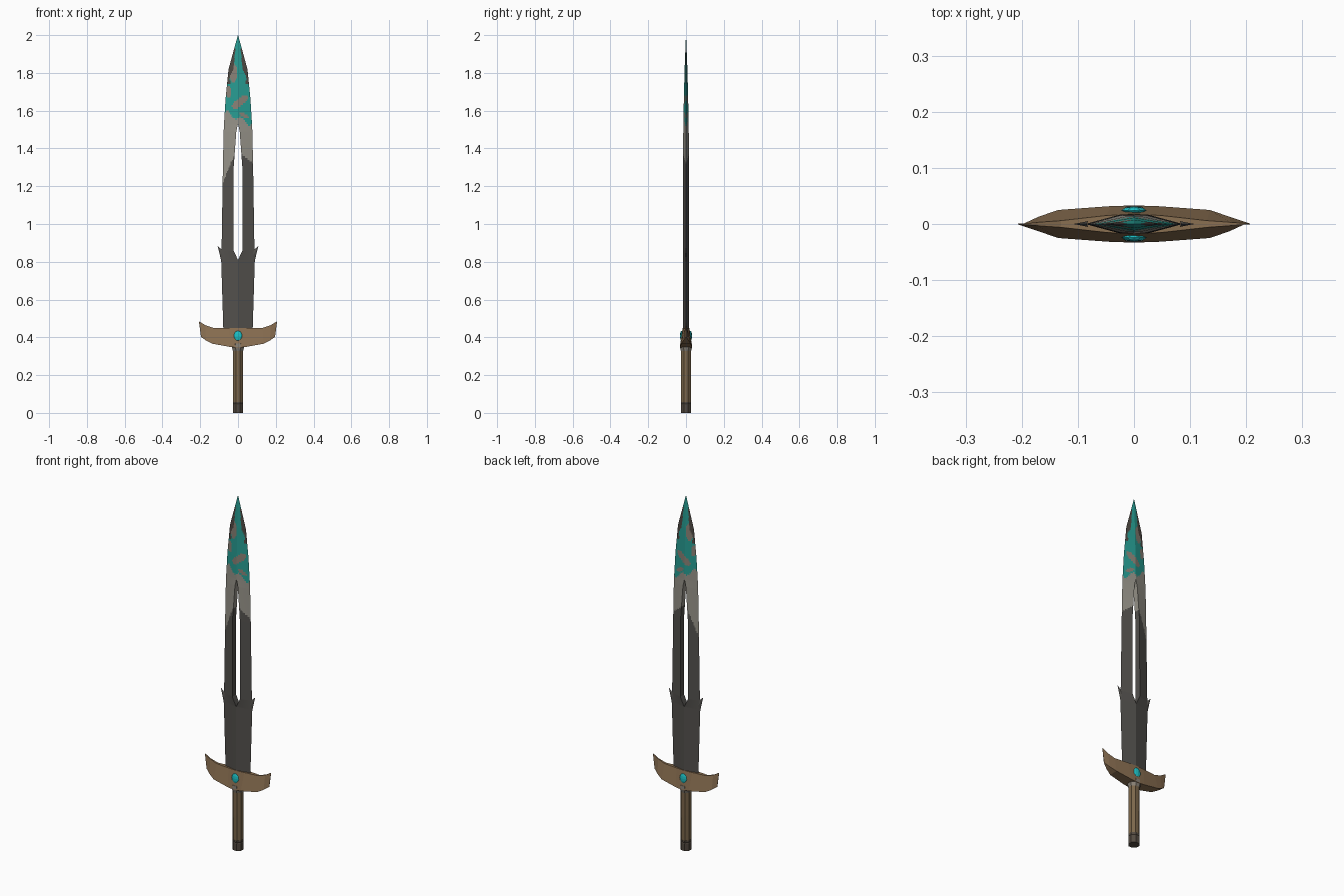
import bpy, bmesh, math
from mathutils import Matrix

if "Cube" in bpy.data.objects:
    bpy.data.objects.remove(bpy.data.objects["Cube"])


def mat(name, rgb):
    m = bpy.data.materials.new(name)
    m.diffuse_color = (*rgb, 1)
    m.use_nodes = True
    m.node_tree.nodes["Principled BSDF"].inputs["Base Color"].default_value = m.diffuse_color
    return m


STEEL = mat("dark steel", (0.085, 0.080, 0.073))
PALE = mat("pale steel", (0.30, 0.285, 0.245))
TEAL = mat("teal", (0.02, 0.33, 0.285))
PATCH = mat("worn patch", (0.25, 0.22, 0.18))
EDGE = mat("dark edge", (0.075, 0.065, 0.055))
BRONZE = mat("bronze", (0.255, 0.16, 0.083))
GRIP = mat("grip brown", (0.20, 0.135, 0.07))
POMMEL = mat("pommel brown", (0.085, 0.068, 0.052))
GEM = mat("bright turquoise", (0.012, 0.53, 0.56))


def finish(bm, name, mats):
    bmesh.ops.remove_doubles(bm, verts=bm.verts, dist=1e-5)
    bmesh.ops.dissolve_degenerate(bm, edges=bm.edges, dist=1e-6)
    bmesh.ops.recalc_face_normals(bm, faces=bm.faces)
    me = bpy.data.meshes.new(name)
    bm.to_mesh(me)
    bm.free()
    for m in mats:
        me.materials.append(m)
    ob = bpy.data.objects.new(name, me)
    bpy.context.collection.objects.link(ob)
    return ob


def lerp_table(table, z):
    for (z0, *a), (z1, *b) in zip(table, table[1:]):
        if z <= z1:
            t = (z - z0) / (z1 - z0)
            return [p + (q - p) * t for p, q in zip(a, b)]
    return table[-1][1:]


# Blade: height, slot half width, ridge half thickness, edge half width
BLADE = [(0.42, 0, .017, .077), (0.81, 0, .017, .089), (0.86, .024, .017, .087),
         (1.30, .023, .016, .080), (1.49, .009, .0145, .076), (1.53, 0, .014, .074),
         (1.66, 0, .0115, .066), (1.82, 0, .0075, .050), (2.0, 0, .0003, .0006)]


def in_blob(x, z, cx, cz, rx, rz, slope=0):
    return ((x - cx) / rx) ** 2 + ((z - cz - slope * (x - cx)) / rz) ** 2 < 1


def blade_colour(x, z):
    half = lerp_table(BLADE, z)[2]
    pale_from = 1.40 + 2.4 * (x + .005) if x < 0 else 1.385 - 0.8 * x
    if z < pale_from:
        return 0
    if z < 1.56 - 0.45 * x + 0.012 * math.sin(x * 90):
        return 1
    if 1.74 < z < 1.93 and abs(x) > half * (.55 if z > 1.8 else .75):
        return 4
    if (in_blob(x, z, .01, 1.645, .042, .024, .6)
            or in_blob(x, z, -.025, 1.80, .022, .05)
            or in_blob(x, z, .03, 1.575, .025, .012, -.5)
            or in_blob(x, z, -.05, 1.70, .015, .03)):
        return 3
    return 2


zs = sorted({row[0] for row in BLADE} | {round(1.18 + .01 * i, 3) for i in range(82)})
COLS = 10
bm = bmesh.new()
for sx in (-1, 1):
    for z0, z1 in zip(zs, zs[1:]):
        rows = [(z, *lerp_table(BLADE, z)) for z in (z0, z1)]

        def point(row, u, sy):
            z, inner, thick, outer = row
            return bm.verts.new((sx * (inner + (outer - inner) * u), sy * thick * (1 - u), z))

        for sy in (-1, 1):
            for c in range(COLS):
                u, v = c / COLS, (c + 1) / COLS
                f = bm.faces.new([point(rows[0], u, sy), point(rows[0], v, sy),
                                  point(rows[1], v, sy), point(rows[1], u, sy)])
                p = f.calc_center_median()
                f.material_index = blade_colour(p.x, p.z)
        # wall of the slot
        if max(rows[0][1], rows[1][1]) > .001:
            f = bm.faces.new([point(rows[0], 0, -1), point(rows[0], 0, 1),
                              point(rows[1], 0, 1), point(rows[1], 0, -1)])
            f.material_index = blade_colour(sx * .02, (z0 + z1) / 2)
finish(bm, "blade", [STEEL, PALE, TEAL, PATCH, EDGE])

# Barbs on both blade edges
bm = bmesh.new()
for sx in (-1, 1):
    tip = bm.verts.new((sx * .108, 0, .885))
    low = bm.verts.new((sx * .086, 0, .79))
    mid = bm.verts.new((sx * .096, 0, .835))
    top = bm.verts.new((sx * .084, 0, .862))
    for y in (-.005, .005):
        c = bm.verts.new((sx * .082, y, .835))
        for a, b in ((low, mid), (mid, tip), (tip, top)):
            bm.faces.new((a, b, c))
finish(bm, "blade_barbs", [STEEL])

# Guard: top x, top z, top half depth, bottom x, bottom z, bottom half depth
HALF = [(0, .45, .018, 0, .345, .033), (.05, .45, .015, .04, .349, .032),
        (.13, .45, .006, .135, .366, .025), (.172, .464, .003, .170, .384, .013),
        (.207, .485, .0005, .196, .402, .001)]
stations = [(-a, b, c, -d, e, f) for a, b, c, d, e, f in HALF[:0:-1]] + HALF
bm = bmesh.new()
rings = [[bm.verts.new(p) for p in ((a, -c, b), (d, -f, e), (d, f, e), (a, c, b))]
         for a, b, c, d, e, f in stations]
for r, s in zip(rings, rings[1:]):
    for i in range(4):
        j = (i + 1) % 4
        bm.faces.new((r[i], r[j], s[j], s[i]))
bm.faces.new(rings[0])
bm.faces.new(rings[-1])
finish(bm, "guard", [BRONZE])

# Gems on the front and back of the guard
bm = bmesh.new()
for sy in (-1, 1):
    bmesh.ops.create_uvsphere(bm, u_segments=8, v_segments=6, radius=1,
                              matrix=Matrix.Translation((0, sy * .0245, .408))
                              @ Matrix.Diagonal((.022, .007, .027, 1)))
finish(bm, "guard_gems", [GEM])


def turned(name, profile, material, sides=8):
    """Faceted round part from (radius, height) pairs."""
    bm = bmesh.new()
    rings = [[bm.verts.new((r * math.cos((i + .5) * math.tau / sides),
                            r * math.sin((i + .5) * math.tau / sides), z))
              for i in range(sides)] for r, z in profile]
    for a, b in zip(rings, rings[1:]):
        for i in range(sides):
            j = (i + 1) % sides
            bm.faces.new((a[i], a[j], b[j], b[i]))
    bm.faces.new(rings[0])
    bm.faces.new(rings[-1])
    return finish(bm, name, [material])


# Handle parts
turned("grip", [(.028, .055), (.029, .20), (.029, .34)], GRIP)
turned("pommel", [(.030, 0), (.030, .042), (.028, .046), (.030, .050), (.030, .058)], POMMEL)
turned("collar", [(.029, .328), (.035, .348), (.034, .368)], PATCH)
